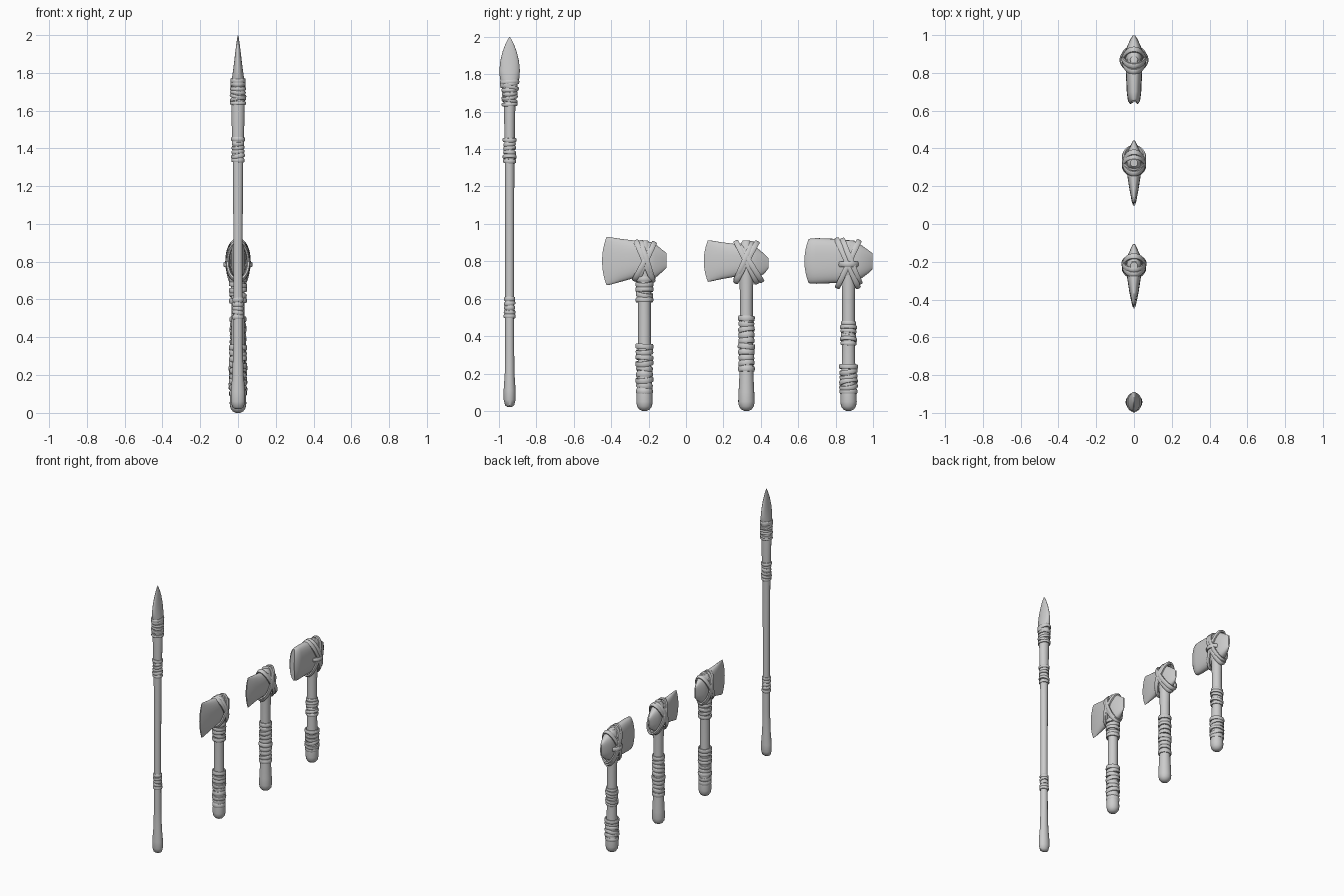
import bpy, bmesh, math, random
from mathutils import Matrix, Vector, Euler

if "Cube" in bpy.data.objects:
    bpy.data.objects.remove(bpy.data.objects["Cube"])

random.seed(4)
TAU = 2 * math.pi


def spow(c, e):
    return math.copysign(abs(c) ** e, c)


def make(name, rings, closed=False, angle=45):
    """Skin a list of point rings into a smooth-shaded object."""
    bm = bmesh.new()
    vs = [[bm.verts.new(p) for p in r] for r in rings]
    n, m = len(vs), len(vs[0])
    for i in range(n if closed else n - 1):
        a, b = vs[i], vs[(i + 1) % n]
        for j in range(m):
            bm.faces.new((a[j], a[(j + 1) % m], b[(j + 1) % m], b[j]))
    if not closed:
        bm.faces.new(vs[0])
        bm.faces.new(vs[-1])
    bmesh.ops.recalc_face_normals(bm, faces=bm.faces)
    me = bpy.data.meshes.new(name)
    bm.to_mesh(me)
    bm.free()
    ob = bpy.data.objects.new(name, me)
    bpy.context.collection.objects.link(ob)
    bpy.ops.object.select_all(action='DESELECT')
    ob.select_set(True)
    bpy.context.view_layer.objects.active = ob
    bpy.ops.object.shade_smooth_by_angle(angle=math.radians(angle))
    return ob


def shaft(name, y, profile, n=20):
    """Upright round stick from (z, x radius, y radius) stations."""
    make(name, [[(rx * math.cos(TAU * j / n), y + ry * math.sin(TAU * j / n), z)
                 for j in range(n)] for z, rx, ry in profile])


def band(name, centre, a, b, rot, width, thick, n=32):
    """Closed leather strap: an elliptical loop with a flat rounded section."""
    m = Matrix.Translation(centre) @ Euler(rot).to_matrix().to_4x4()
    rings = []
    for i in range(n):
        t = TAU * i / n
        ring = []
        for k in range(8):
            s = TAU * (k + .5) / 8
            d = thick * spow(math.cos(s), .7)
            ring.append(m @ Vector(((a + d) * math.cos(t), (b + d) * math.sin(t),
                                    width * spow(math.sin(s), .7))))
        rings.append(ring)
    make(name, rings, True)


def wrap(name, y, z0, z1, r, count):
    """Stack of slightly uneven straps around a handle."""
    step = (z1 - z0) / count
    for i in range(count):
        rr = r + random.uniform(-.002, .003)
        end = i in (0, count - 1)
        tilt = .06 if end else .2
        band(f"{name}_{i + 1}", (0, y, z0 + step * (i + .5)), rr, rr,
             (random.uniform(-tilt, tilt), random.uniform(-tilt, tilt), 0),
             step * .5, .007)


def stone_head(name, stations, bow, n=28):
    """Stone axe head lofted along y from (y, top z, bottom z, half thickness)."""
    rings = []
    for i, (y, zt, zb, h) in enumerate(stations):
        f = max(0, 1 - i / 3)
        ring = []
        for j in range(n):
            t = TAU * j / n
            s = spow(math.sin(t), .8)
            ring.append((h * spow(math.cos(t), .8),
                         y - bow * f * (1 - s * s),
                         (zt + zb) / 2 + s * (zt - zb) / 2))
        rings.append(ring)
    make(name, rings)


def axe(name, y, head, bow, wraps, straps):
    # handle with rounded foot and top
    prof = [(.0, .012), (.008, .028), (.025, .04), (.05, .044), (.1, .042), (.2, .037),
            (.35, .034), (.6, .034), (.72, .038), (.84, .042), (.885, .037), (.91, .02)]
    shaft(name + "_handle", y, [(z, r, r) for z, r in prof])
    stone_head(name + "_stone_head", head, bow)
    # grip wraps
    for i, (z0, z1, r, c) in enumerate(wraps):
        wrap(f"{name}_wrap_{i + 1}", y, z0, z1, r, c)
    # crossed lashing around head and handle
    for i, (dy, z, a, b, deg) in enumerate(straps):
        band(f"{name}_lashing_{i + 1}", (0, y + dy, z), a, b,
             (math.radians(deg), 0, 0), .015, .009, 40)


# axe nearest the spear
axe("axe_a", -.222,
    [(-.425, .93, .672, .004), (-.405, .929, .675, .012), (-.35, .92, .69, .025),
     (-.28, .912, .71, .037), (-.2, .905, .705, .042), (-.165, .893, .71, .033),
     (-.125, .86, .745, .015), (-.105, .845, .765, .005)], .024,
    [(.09, .36, .039, 9), (.58, .72, .039, 5)],
    [(.0, .80, .054, .115, 113), (.012, .805, .057, .105, 108),
     (.008, .80, .053, .107, 66), (-.006, .79, .056, .10, 62)])

# middle axe
axe("axe_b", .323,
    [(.117, .912, .69, .004), (.135, .911, .693, .012), (.19, .902, .705, .024),
     (.26, .893, .717, .036), (.345, .895, .705, .042), (.38, .872, .71, .035),
     (.42, .838, .735, .016), (.442, .815, .765, .005)], .022,
    [(.21, .51, .037, 10)],
    [(.0, .795, .053, .122, 117), (.022, .79, .056, .112, 122),
     (.0, .795, .052, .12, 62), (-.012, .80, .055, .108, 66)])

# far axe, blunter and bulkier
axe("axe_c", .869,
    [(.655, .918, .685, .018), (.665, .921, .681, .032), (.70, .924, .68, .038),
     (.8, .92, .684, .043), (.9, .91, .69, .046), (.94, .885, .71, .037),
     (.98, .856, .74, .018), (.998, .842, .76, .006)], .022,
    [(.09, .25, .042, 6), (.35, .48, .036, 6)],
    [(-.006, .79, .056, .14, 114), (.014, .80, .059, .125, 112),
     (-.002, .785, .055, .135, 65), (0, .785, .068, .055, 0)])

# spear shaft, point and bindings
SY = -.943
shaft("spear_shaft", SY,
      [(.02, .012, .01), (.03, .03, .024), (.06, .038, .032), (.11, .038, .032),
       (.2, .03, .026), (.35, .025, .024), (.9, .024, .024), (1.3, .027, .025),
       (1.55, .034, .029), (1.7, .036, .032), (1.76, .03, .03)])
shaft("spear_point", SY,
      [(1.68, .03, .032), (1.75, .034, .044), (1.78, .031, .052), (1.82, .025, .055),
       (1.87, .019, .05), (1.92, .013, .038), (1.96, .008, .023), (1.985, .004, .011),
       (2.0, .0008, .001)], 24)
wrap("spear_low_wrap", SY, .495, .61, .024, 5)
wrap("spear_mid_wrap", SY, 1.325, 1.46, .028, 6)
wrap("spear_neck_wrap", SY, 1.63, 1.725, .035, 5)
for i, deg in enumerate((-18, 14, 4)):
    band(f"spear_neck_lashing_{i + 1}", (0, SY, 1.735 + .012 * i), .034, .045,
         (math.radians(deg), 0, 0), .011, .007)
